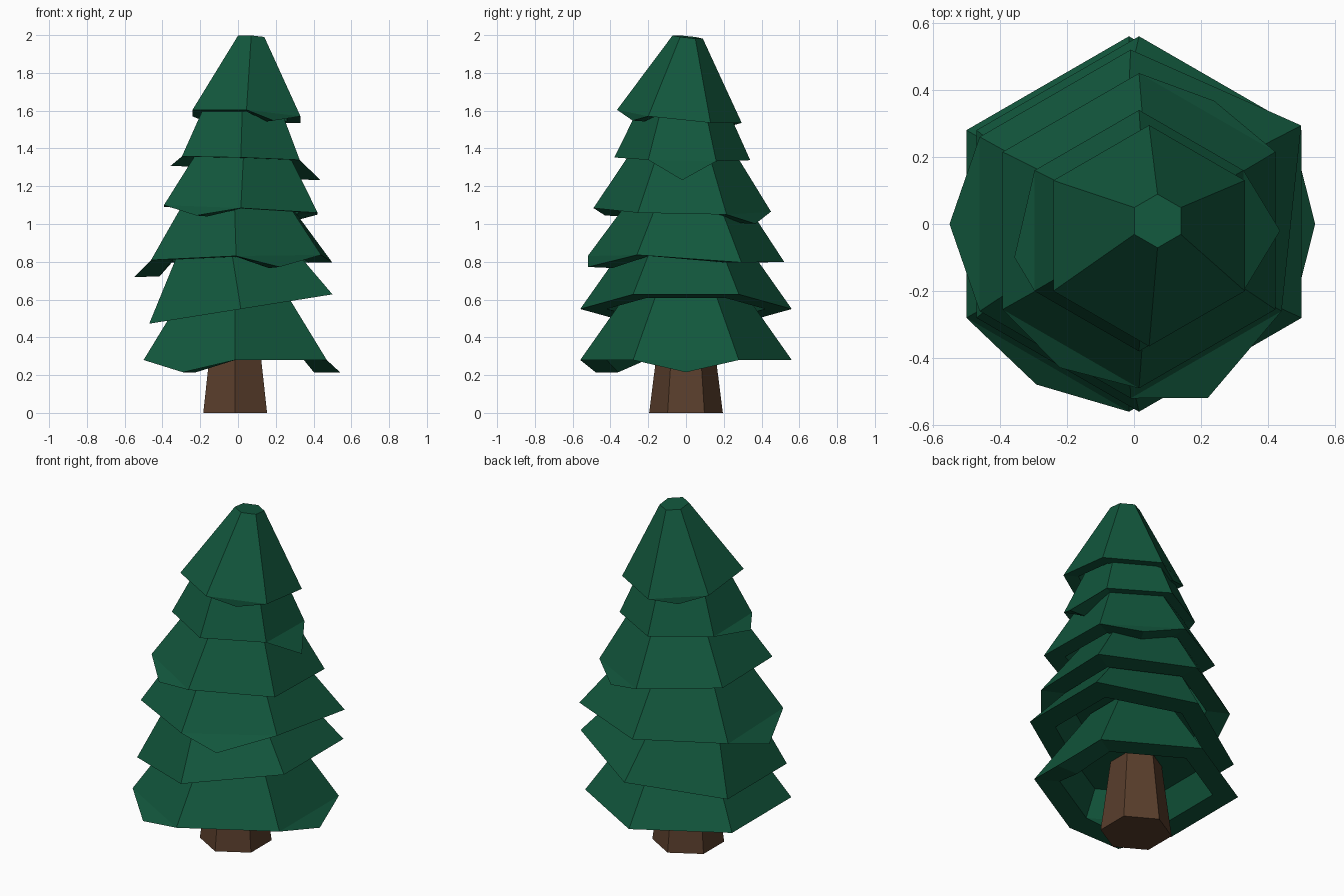
import bpy, bmesh
from math import cos, sin, radians

if "Cube" in bpy.data.objects:
    bpy.data.objects.remove(bpy.data.objects["Cube"])


def material(name, rgb):
    m = bpy.data.materials.new(name)
    m.diffuse_color = (*rgb, 1)
    m.use_nodes = True
    m.node_tree.nodes["Principled BSDF"].inputs["Base Color"].default_value = m.diffuse_color
    return m


GREEN = material("needles", (0.006, 0.095, 0.046))
BROWN = material("bark", (0.1, 0.048, 0.025))


def finish(name, bm, mat):
    bmesh.ops.recalc_face_normals(bm, faces=bm.faces)
    me = bpy.data.meshes.new(name)
    bm.to_mesh(me)
    bm.free()
    me.materials.append(mat)
    bpy.context.collection.objects.link(bpy.data.objects.new(name, me))


def tier(name, centre, r, r_top, height, tilt, droops, corner_pulls={}):
    """Hollow hexagonal skirt; droops = {edge angle: (pull, drop, turn)}."""
    cx, cy, cz = centre
    sx, sy = tilt
    bm = bmesh.new()

    def point(angle, rad, h, drop=0):
        x, y = rad * cos(radians(angle)), rad * sin(radians(angle))
        # the skirt axis leans with the tilt of its rim
        return bm.verts.new((cx + x - sx * h, cy + y - sy * h,
                             cz + x * sx + y * sy + h - drop))

    def rim(scale):
        corners, mids = [], []
        for i in range(6):
            a = 30 + 60 * i
            pull, drop = corner_pulls.get(a, (1, 0))
            corners.append(point(a, r * scale * pull, 0, drop))
            m = (a + 30) % 360
            if m in droops:
                pull, drop, turn = droops[m]
                mids.append([point(m + turn, r * 0.866 * pull * scale, 0, drop)])
            else:
                mids.append([])
        return corners, mids

    def walls(corners, mids, ring):
        for i in range(6):
            j = (i + 1) % 6
            bm.faces.new([corners[i], corners[j], ring[j], ring[i]])
            # drooping flap
            if mids[i]:
                bm.faces.new([corners[i], mids[i][0], corners[j]])
        bm.faces.new(ring)

    def hexagon(rad, h):
        return [point(30 + 60 * i, rad, h) for i in range(6)]

    oc, om = rim(1)
    ic, im = rim(0.75)
    # outer skirt, then inner hollow
    walls(oc, om, hexagon(r_top, height))
    inner_r = min(r * 0.62, (r + (r_top - r) * 0.34) * 0.85)
    walls(ic, im, hexagon(inner_r, height * 0.34))
    # flat underside lip
    for i in range(6):
        j = (i + 1) % 6
        a = [oc[i], *om[i], oc[j]]
        b = [ic[i], *im[i], ic[j]]
        for k in range(len(a) - 1):
            bm.faces.new([a[k], a[k + 1], b[k + 1], b[k]])
    finish(name, bm, GREEN)


# foliage tiers, bottom to top
tier("tier_1", (-0.015, 0, 0.28), 0.56, 0.25, 0.44, (0, 0),
     {240: (1.14, 0.065, 0), 0: (1.145, 0.065, 0)})
tier("tier_2", (0.015, 0, 0.55), 0.56, 0.25, 0.44, (0.16, 0), {})
tier("tier_3", (-0.01, 0, 0.815), 0.52, 0.22, 0.43, (0.03, -0.03),
     {180: (1.2, 0.08, 0), 300: (1.26, 0.065, -6)}, {30: (1.13, 0.025)})
tier("tier_4", (0.015, -0.02, 1.075), 0.47, 0.20, 0.42, (-0.05, -0.02),
     {240: (1.16, 0.05, 0), 60: (1.1, 0.055, 0)})
tier("tier_5", (0.015, -0.02, 1.345), 0.36, 0.19, 0.36, (-0.03, -0.02),
     {0: (1.35, 0.1, 0), 180: (1.22, 0.05, 12)})
tier("tier_6", (0.045, -0.035, 1.57), 0.33, 0.08, 0.42, (-0.06, -0.105),
     {300: (1.0, 0.04, 0), 120: (1.0, 0.04, 0)})

# tapered trunk
bm = bmesh.new()
rings = [[bm.verts.new((-0.015 + rad * cos(radians(30 + 60 * i)),
                        rad * sin(radians(30 + 60 * i)), z)) for i in range(6)]
         for rad, z in ((0.195, 0), (0.138, 0.45))]
for i in range(6):
    j = (i + 1) % 6
    bm.faces.new([rings[0][i], rings[0][j], rings[1][j], rings[1][i]])
bm.faces.new(rings[0])
bm.faces.new(rings[1])
finish("trunk", bm, BROWN)
